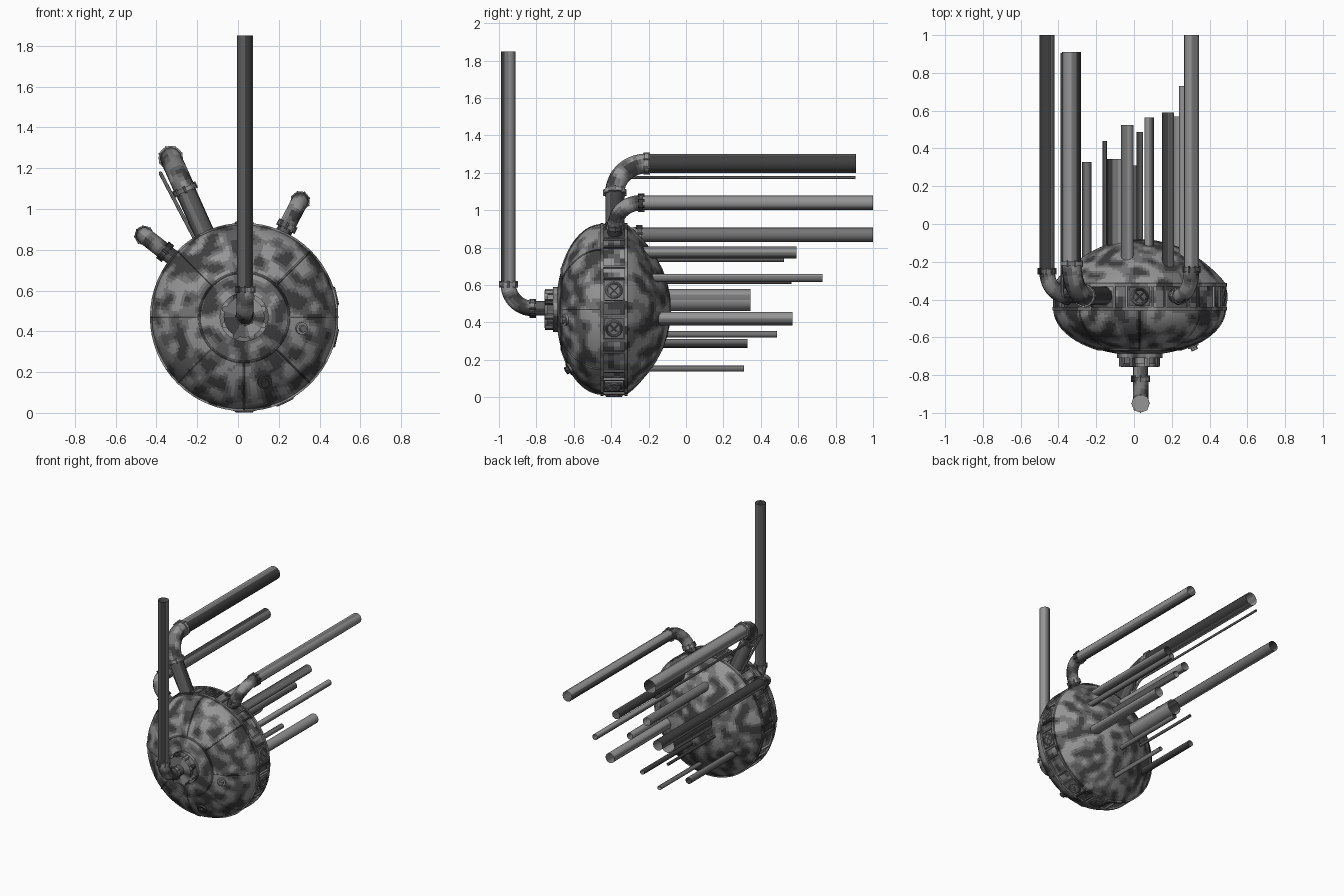
import bpy, bmesh
from math import sin, cos, pi, radians, sqrt
from mathutils import Vector, Matrix, noise

cube = bpy.data.objects.get("Cube")
if cube:
    bpy.data.objects.remove(cube, do_unlink=True)

CENTRE = Vector((0.03, 0, 0.47))
RADIUS = 0.452
parts = []

# Mottled dark metal in four greys
greys = []
for level in (0.05, 0.11, 0.18, 0.3):
    mat = bpy.data.materials.new("worn_metal")
    mat.use_nodes = True
    colour = (level, level, level, 1)
    mat.diffuse_color = colour
    mat.node_tree.nodes["Principled BSDF"].inputs["Base Color"].default_value = colour
    greys.append(mat)


def add_object(name, mesh):
    """Link a part and scatter the greys over its faces."""
    obj = bpy.data.objects.new(name, mesh)
    bpy.context.collection.objects.link(obj)
    mesh.materials.clear()
    for mat in greys:
        mesh.materials.append(mat)
    for face in mesh.polygons:
        c = face.center
        value = noise.noise(Vector((c.x * 13 + c.z * 6, c.y * 13, c.z * 13 - c.x * 6)))
        face.material_index = sum(value > limit for limit in (-0.22, 0.0, 0.22))
    parts.append(obj)
    return obj


def from_bmesh(name, bm):
    mesh = bpy.data.meshes.new(name)
    bm.to_mesh(mesh)
    bm.free()
    return add_object(name, mesh)


def lathe(name, profile, steps=64, cuts=0):
    """Turn a (y, radius) profile around the body axis."""
    bm = bmesh.new()
    verts = [bm.verts.new(CENTRE + Vector((r, y, 0))) for y, r in profile]
    for pair in zip(verts, verts[1:]):
        bm.edges.new(pair)
    if cuts:
        bmesh.ops.subdivide_edges(bm, edges=bm.edges[:], cuts=cuts)
    bmesh.ops.spin(bm, geom=bm.verts[:] + bm.edges[:], cent=CENTRE, axis=(0, 1, 0),
                   angle=2 * pi, steps=steps)
    bmesh.ops.remove_doubles(bm, verts=bm.verts, dist=0.0003)
    bmesh.ops.recalc_face_normals(bm, faces=bm.faces)
    return from_bmesh(name, bm)


def ring(name, y0, y1, inner, outer):
    return lathe(name, [(y0, inner), (y0, outer), (y1, outer), (y1, inner)])


def tube(name, points, radius, sides=4, cyclic=False):
    """Sweep an open-ended round tube along a path."""
    curve = bpy.data.curves.new(name, "CURVE")
    curve.dimensions = "3D"
    curve.bevel_depth = radius
    curve.bevel_resolution = sides
    spline = curve.splines.new("POLY")
    spline.points.add(len(points) - 1)
    for point, co in zip(spline.points, points):
        point.co = (*co, 1)
    spline.use_cyclic_u = cyclic
    temp = bpy.data.objects.new(name, curve)
    bpy.context.collection.objects.link(temp)
    graph = bpy.context.evaluated_depsgraph_get()
    mesh = bpy.data.meshes.new_from_object(temp.evaluated_get(graph))
    bpy.data.objects.remove(temp, do_unlink=True)
    return add_object(name, mesh)


def disc(name, at, direction, radius, depth, sides=20):
    bm = bmesh.new()
    turn = Vector(direction).to_track_quat("Z", "Y").to_matrix().to_4x4()
    bmesh.ops.create_cone(bm, cap_ends=True, segments=sides, radius1=radius,
                          radius2=radius, depth=depth,
                          matrix=Matrix.Translation(at) @ turn)
    return from_bmesh(name, bm)


def rim_box(name, angle, distance, y, size):
    """Box on the rim; size is (radial, along y, tangential)."""
    bm = bmesh.new()
    place = (Matrix.Translation(CENTRE) @ Matrix.Rotation(-angle, 4, "Y")
             @ Matrix.Translation((distance, y, 0)) @ Matrix.Diagonal((*size, 1)))
    bmesh.ops.create_cube(bm, size=1, matrix=place)
    return from_bmesh(name, bm)


def bent_pipe(name, start, corner, end, radius, bend):
    """Straight leg, collared elbow and long straight run."""
    start, corner, end = Vector(start), Vector(corner), Vector(end)
    d1, d2 = (corner - start).normalized(), (end - corner).normalized()
    bend_start, bend_end = corner - d1 * bend, corner + d2 * bend
    hub = bend_start + d2 * bend
    arc = [hub - d2 * bend * cos(t * pi / 32) + d1 * bend * sin(t * pi / 32)
           for t in range(17)]
    tube(name + "_leg", [start, bend_start], radius)
    tube(name + "_elbow", arc, radius * 1.06)
    tube(name + "_run", [bend_end, end], radius)
    for at, d in ((bend_start, d1), (bend_end, d2)):
        disc(name + "_collar", at, d, radius * 1.2, 0.022)
        side = d1.cross(d2)
        other = d.cross(side)
        for k in range(8):
            a = k * pi / 4
            spot = at + (side * cos(a) + other * sin(a)) * radius * 1.15
            disc(name + "_bolt", spot, d, 0.006, 0.034, 6)


def radial(angle):
    return Vector((cos(angle), 0, sin(angle)))


def front_y(r):
    return -0.45 - 0.245 * sqrt(max(0, 1 - (r / RADIUS) ** 2))


# Domed vessel: front dome, drum and shallower back dome
lathe("front_dome", [(-0.45 - 0.245 * cos(t * pi / 72), RADIUS * sin(t * pi / 72))
                     for t in range(37)], 144)
lathe("drum", [(-0.45, 0.448), (-0.32, 0.448)], 96, 3)
lathe("back_dome", [(-0.32, 0.458), (-0.28, 0.427), (-0.24, 0.385), (-0.2, 0.338),
                    (-0.16, 0.28), (-0.125, 0.215), (-0.1, 0.145),
                    (-0.085, 0.075), (-0.08, 0)], 144, 3)

# Rim bands, dividers and porthole hatches
ring("front_rim_band", -0.458, -0.44, 0.44, 0.462)
ring("back_rim_band", -0.33, -0.312, 0.44, 0.462)
PANELS = 14
for i in range(PANELS):
    angle = pi / 2 + i * 2 * pi / PANELS
    for offset in (-0.15, 0.15):
        rim_box("rim_divider", angle + offset, 0.452, -0.385, (0.018, 0.11, 0.01))
    if i in (0, 7, 8, 10, 11):
        d = radial(angle)
        rim_box("hatch_plate", angle, 0.452, -0.385, (0.016, 0.1, 0.11))
        hub = CENTRE + d * 0.461 + Vector((0, -0.385, 0))
        side = d.cross(Vector((0, 1, 0)))
        tube("porthole_frame", [hub + side * 0.04 * cos(k * pi / 12)
                                + Vector((0, 0.04 * sin(k * pi / 12), 0))
                                for k in range(24)], 0.007, 2, True)
        for sign in (-1, 1):
            arm = (side + Vector((0, sign, 0))).normalized() * 0.04
            tube("porthole_bar", [hub - arm, hub + arm], 0.004, 1)

# Seams on the front dome
for i in range(8):
    d = radial(i * pi / 4)
    radii = [0.22 + (RADIUS - 0.22) * sin(k * pi / 32) for k in range(17)]
    tube("dome_seam", [CENTRE + d * r + Vector((0, front_y(r), 0)) for r in radii],
         0.005, 1)
tube("dome_ring_seam", [CENTRE + radial(k * pi / 24) * 0.22
                        + Vector((0, front_y(0.22), 0)) for k in range(48)],
     0.006, 2, True)

# Valve knobs on the front dome
for x, z, radius in ((0.31, 0.415, 0.03), (0.13, 0.155, 0.035)):
    offset = Vector((x, 0, z)) - CENTRE
    r = offset.length
    slope = 0.245 ** 2 * r / (RADIUS ** 2 * (-0.45 - front_y(r)))
    normal = (offset.normalized() * slope + Vector((0, -1, 0))).normalized()
    base = Vector((x, front_y(r), z))
    disc("knob_base", base, normal, radius, 0.024)
    disc("knob", base + normal * 0.018, normal, radius * 0.6, 0.024, 8)

# Front flange with its bolt blocks
ring("flange_base", -0.71, -0.67, 0, 0.12)
ring("flange_neck", -0.742, -0.7, 0, 0.085)
ring("flange_face", -0.757, -0.738, 0, 0.1)
for i in range(8):
    at = CENTRE + radial((i + 0.5) * pi / 4) * 0.102 + Vector((0, -0.72, 0))
    disc("flange_bolt", at, (0, 1, 0), 0.016, 0.07, 6)

# Bent pipes
bent_pipe("chimney", (0.035, -0.74, 0.475), (0.035, -0.95, 0.475),
          (0.035, -0.95, 1.85), 0.039, 0.13)
bent_pipe("large_pipe", (-0.12, -0.38, 0.78), (-0.33, -0.38, 1.25),
          (-0.33, 0.91, 1.25), 0.05, 0.17)
bent_pipe("left_pipe", (0.21, -0.38, 0.86), (0.305, -0.38, 1.04),
          (0.305, 1, 1.04), 0.039, 0.14)
bent_pipe("right_pipe", (-0.28, -0.38, 0.73), (-0.46, -0.38, 0.87),
          (-0.46, 1, 0.87), 0.039, 0.13)
tube("thin_rod", [(-0.21, -0.38, 0.85), (-0.375, -0.38, 1.165),
                  (-0.38, -0.36, 1.175), (-0.38, 0.905, 1.175)], 0.009, 2)

# Straight pipes out of the back: x, z, end y, radius
for x, z, end, radius in ((0.18, 0.775, 0.59, 0.032), (-0.035, 0.755, 0.525, 0.033),
                          (0.08, 0.63, 0.565, 0.025), (0.26, 0.638, 0.73, 0.022),
                          (-0.085, 0.52, 0.345, 0.058), (0.245, 0.42, 0.57, 0.037),
                          (0.03, 0.337, 0.487, 0.018), (-0.25, 0.287, 0.328, 0.024),
                          (0.01, 0.155, 0.31, 0.016), (-0.155, 0.43, 0.44, 0.011)):
    tube("back_pipe", [(x, -0.3, z), (x, end, z)], radius)

# Smooth shading with sharp edges kept
bpy.ops.object.select_all(action="DESELECT")
for obj in parts:
    obj.select_set(True)
bpy.context.view_layer.objects.active = parts[0]
bpy.ops.object.shade_smooth_by_angle(angle=radians(35))
